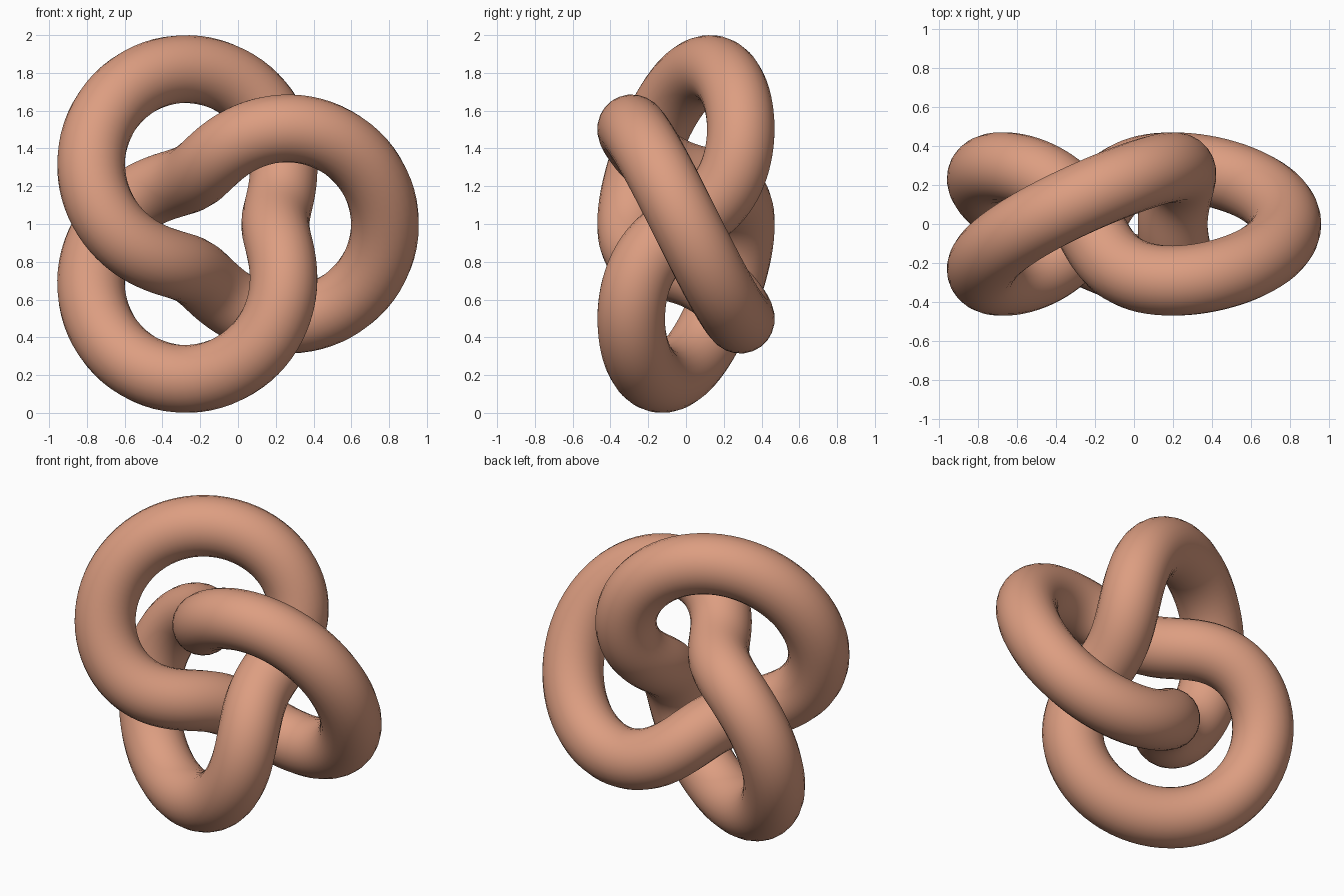
import bpy
from math import sin, cos, pi

cube = bpy.data.objects.get("Cube")
if cube:
    bpy.data.objects.remove(cube, do_unlink=True)

# Proportions: knot scale, tube thickness, sideways shift that centres the box
SCALE = 0.29
TUBE = 0.18
SHIFT = -0.092
STEPS = 240

# Terracotta material
clay = bpy.data.materials.new("terracotta")
clay.use_nodes = True
colour = (0.72, 0.34, 0.22, 1)
clay.diffuse_color = colour
clay.node_tree.nodes["Principled BSDF"].inputs["Base Color"].default_value = colour


def knot_point(t):
    """Centreline of a three-lobed knot, winding twice round the y axis."""
    r = SCALE * (2 + cos(3 * t))
    return (SHIFT + r * cos(2 * t), -SCALE * sin(3 * t), 1 + r * sin(2 * t), 1)


# Closed path swept with a round section
path = bpy.data.curves.new("knot_tube", "CURVE")
path.dimensions = "3D"
path.bevel_depth = TUBE
path.bevel_resolution = 10
spline = path.splines.new("POLY")
spline.points.add(STEPS - 1)
for i, point in enumerate(spline.points):
    point.co = knot_point(2 * pi * i / STEPS)
spline.use_cyclic_u = True
spline.use_smooth = True
path.materials.append(clay)

knot = bpy.data.objects.new("knot_tube", path)
bpy.context.collection.objects.link(knot)

# Turn the sweep into a smooth mesh
bpy.ops.object.select_all(action="DESELECT")
knot.select_set(True)
bpy.context.view_layer.objects.active = knot
bpy.ops.object.convert(target="MESH")
bpy.ops.object.shade_smooth()
